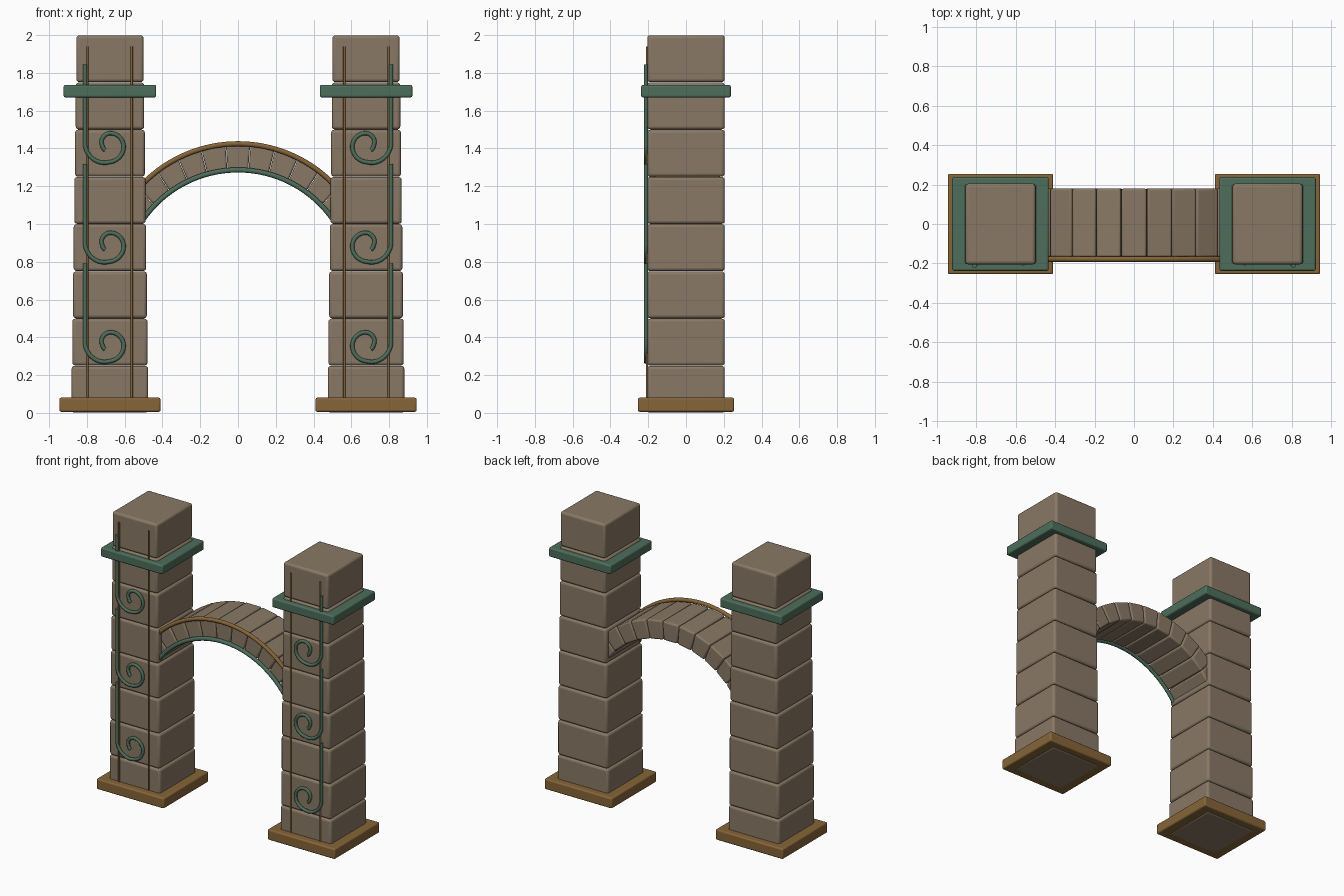
import bpy, bmesh, math
from math import sin, cos, pi

cube = bpy.data.objects.get("Cube")
if cube:
    bpy.data.objects.remove(cube, do_unlink=True)


def material(name, rgb):
    m = bpy.data.materials.new(name)
    m.use_nodes = True
    m.diffuse_color = (*rgb, 1)
    bsdf = m.node_tree.nodes["Principled BSDF"]
    bsdf.inputs["Base Color"].default_value = (*rgb, 1)
    bsdf.inputs["Roughness"].default_value = 0.8
    return m


STONE = material("warm stone", (0.25, 0.19, 0.13))
GREEN = material("verdigris green", (0.075, 0.155, 0.105))
BRONZE = material("aged bronze", (0.24, 0.13, 0.04))


def finish(ob, mat, bevel):
    """Assign colour, round the edges and smooth the shading."""
    ob.data.materials.append(mat)
    mod = ob.modifiers.new("rounded edges", 'BEVEL')
    mod.width, mod.segments = bevel, 3
    bpy.ops.object.select_all(action='DESELECT')
    ob.select_set(True)
    bpy.context.view_layer.objects.active = ob
    bpy.ops.object.shade_smooth_by_angle(angle=math.radians(35))


def box(name, mat, centre, size, bevel):
    bpy.ops.mesh.primitive_cube_add(size=1, location=centre)
    ob = bpy.context.object
    ob.name = name
    ob.scale = size
    bpy.ops.object.transform_apply(location=False, rotation=False, scale=True)
    finish(ob, mat, bevel)


def rod(name, mat, points, radius):
    cu = bpy.data.curves.new(name, 'CURVE')
    cu.dimensions = '3D'
    cu.bevel_depth, cu.bevel_resolution = radius, 3
    cu.use_fill_caps = True
    sp = cu.splines.new('POLY')
    sp.points.add(len(points) - 1)
    for p, co in zip(sp.points, points):
        p.co = (*co, 1)
    sp.use_smooth = True
    cu.materials.append(mat)
    bpy.context.collection.objects.link(bpy.data.objects.new(name, cu))


def arc(radius, centre_z, angle, y):
    return (radius * sin(angle), y, centre_z + radius * cos(angle))


def scroll(side, top):
    """Straight stem that drops down and curls inward."""
    cz = top - 0.43
    radii = [0.125, 0.088, 0.08, 0.065, 0.033, 0.028]
    pts = [(side * 0.81, -0.212, top)]
    for i in range(61):
        t = i / 12
        k = min(int(t), 4)
        f = t - k
        r = radii[k] * (1 - f) + radii[k + 1] * f
        a = pi + t * pi / 2
        # the inner end of the curl stops a little before a full turn
        if t <= 4.6:
            pts.append((side * (0.685 - r * cos(a)), -0.212, cz + r * sin(a)))
    return pts


# Pillars with their plates and front ornament
for side, label in ((1, "left"), (-1, "right")):
    for i in range(8):
        width = 0.405 - 0.007 * i
        box(f"{label}_pillar_block_{i + 1}", STONE,
            (side * 0.678, 0, 0.25 * i + 0.125), (width, 0.41, 0.248), 0.016)
    box(f"{label}_base_plate", BRONZE, (side * 0.678, 0, 0.043),
        (0.535, 0.51, 0.075), 0.01)
    box(f"{label}_collar", GREEN, (side * 0.678, 0, 1.703),
        (0.49, 0.475, 0.066), 0.01)
    for x in (0.563, 0.797):
        rod(f"{label}_inlay_rod", BRONZE,
            [(side * x, -0.207, 0.06), (side * x, -0.207, 1.94)], 0.006)
    for i in range(3):
        rod(f"{label}_scroll_{i + 1}", GREEN, scroll(side, 1.845 - 0.527 * i), 0.011)

# Arch stones, each a wedge between two arcs
STEP = 0.18
for n in range(-5, 6):
    bm = bmesh.new()
    rings = []
    for y in (-0.168, 0.18):
        ring = []
        for radius, cz, sign in ((0.61, 0.675, -1), (0.61, 0.675, 1),
                                 (0.73, 0.69, 1), (0.73, 0.69, -1)):
            ang = n * STEP + sign * (STEP / 2 - 0.002)
            ring.append(bm.verts.new(arc(radius, cz, ang, y)))
        bm.faces.new(ring)
        rings.append(ring)
    front, back = rings
    for i in range(4):
        j = (i + 1) % 4
        bm.faces.new((front[i], front[j], back[j], back[i]))
    bmesh.ops.recalc_face_normals(bm, faces=bm.faces)
    me = bpy.data.meshes.new("arch_stone")
    bm.to_mesh(me)
    bm.free()
    ob = bpy.data.objects.new(f"arch_stone_{n + 6}", me)
    bpy.context.collection.objects.link(ob)
    finish(ob, STONE, 0.011)

# Metal trims along the front of the arch
for name, mat, radius, cz, reach in (("arch_outer_trim", BRONZE, 0.705, 0.72, 0.85),
                                     ("arch_inner_trim", GREEN, 0.613, 0.673, 1.0)):
    rod(name, mat, [arc(radius, cz, reach * i / 24, -0.178) for i in range(-24, 25)], 0.014)
